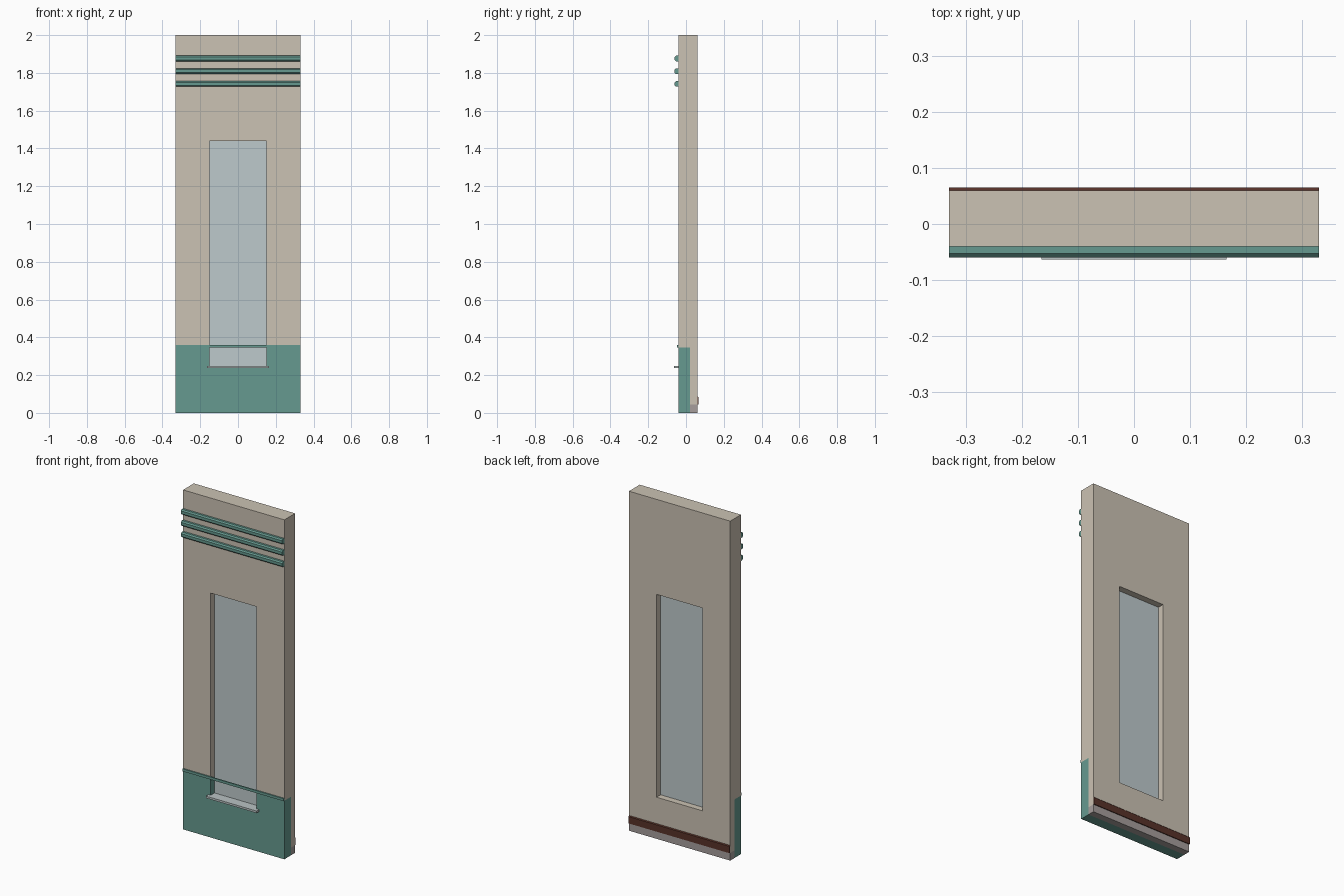
import bpy

cube = bpy.data.objects.get("Cube")
if cube:
    bpy.data.objects.remove(cube, do_unlink=True)


def material(name, rgb):
    lin = [((c / 255 + 0.055) / 1.055) ** 2.4 for c in rgb] + [1.0]
    m = bpy.data.materials.new(name)
    m.use_nodes = True
    m.diffuse_color = lin
    m.node_tree.nodes["Principled BSDF"].inputs["Base Color"].default_value = lin
    return m


beige = material("beige plaster", (203, 194, 179))
teal = material("teal paint", (102, 154, 144))
glass = material("pale blue glass", (190, 202, 204))
brown = material("dark brown wood", (88, 50, 41))
grey = material("warm grey floor", (166, 158, 156))
stone = material("pale grey sill", (186, 195, 196))

HALF = 0.33             # half width of the panel
FRONT, BACK = -0.04, 0.06
SPLIT = 0.02            # back of the painted dado
FLOOR, DADO = 0.045, 0.345


def extrude(name, profile, mat, half=HALF):
    """Extrude a (y, z) profile along x, centred on x = 0."""
    n = len(profile)
    verts = [(x, y, z) for x in (-half, half) for y, z in profile]
    faces = [list(range(n)), list(range(2 * n - 1, n - 1, -1))]
    faces += [[i, i + n, (i + 1) % n + n, (i + 1) % n] for i in range(n)]
    mesh = bpy.data.meshes.new(name)
    mesh.from_pydata(verts, [], faces)
    mesh.materials.append(mat)
    ob = bpy.data.objects.new(name, mesh)
    bpy.context.scene.collection.objects.link(ob)
    bpy.context.view_layer.objects.active = ob
    ob.select_set(True)
    bpy.ops.object.mode_set(mode='EDIT')
    bpy.ops.mesh.select_all(action='SELECT')
    bpy.ops.mesh.normals_make_consistent(inside=False)
    bpy.ops.object.mode_set(mode='OBJECT')
    ob.select_set(False)
    return ob


def slab(name, y0, y1, z0, z1, mat, half=HALF):
    return extrude(name, [(y0, z0), (y1, z0), (y1, z1), (y0, z1)], mat, half)


# Wall, stepped around the dado and the floor edge
wall = extrude("wall", [(FRONT, 2), (BACK, 2), (BACK, FLOOR), (SPLIT, FLOOR),
                        (SPLIT, DADO), (FRONT, DADO)], beige)
dado = slab("dado", FRONT, SPLIT, 0, DADO, teal)
slab("floor_edge", SPLIT, BACK, 0, FLOOR, grey)

# Window opening
cutter = slab("opening_cutter", -0.2, 0.2, 0.245, 1.44, beige, 0.15)
cutter.hide_render = True
for ob in (wall, dado):
    mod = ob.modifiers.new("opening", 'BOOLEAN')
    mod.operation = 'DIFFERENCE'
    mod.solver = 'EXACT'
    mod.object = cutter
    bpy.context.view_layer.objects.active = ob
    bpy.ops.object.modifier_apply(modifier=mod.name)
bpy.data.objects.remove(cutter, do_unlink=True)

# Window pane and sill
slab("window_pane", -0.004, 0.022, 0.245, 1.44, glass, 0.15)
slab("window_sill", -0.063, -0.004, 0.237, 0.249, stone, 0.165)

# Rail on top of the dado, running across the window
slab("dado_rail", FRONT - 0.007, FRONT, DADO, 0.36, teal)

# Three chamfered bands near the top
for i, z in enumerate((1.742, 1.809, 1.876)):
    extrude(f"band_{i + 1}", [(FRONT, z - 0.015), (-0.053, z - 0.015),
                              (-0.06, z - 0.008), (-0.06, z + 0.008),
                              (-0.053, z + 0.015), (FRONT, z + 0.015)], teal)

# Skirting board on the back
extrude("skirting_board", [(BACK, FLOOR), (0.065, FLOOR), (0.065, 0.085),
                           (BACK, 0.09)], brown)
